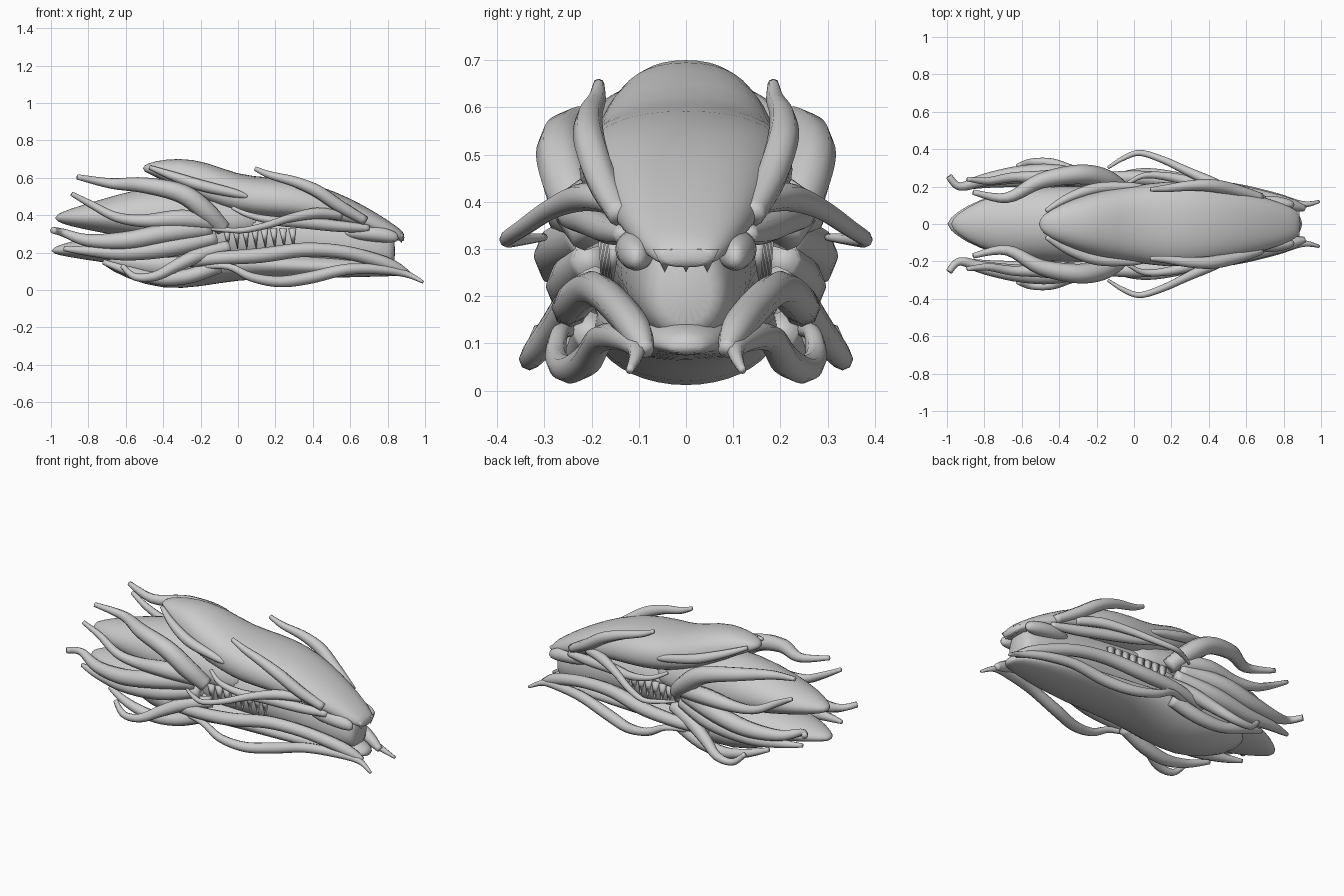
import bpy, bmesh, math
from mathutils import Vector


def finish(name, bm, subdiv=0, mirror=False):
    bmesh.ops.recalc_face_normals(bm, faces=bm.faces)
    me = bpy.data.meshes.new(name)
    bm.to_mesh(me)
    bm.free()
    for p in me.polygons:
        p.use_smooth = True
    ob = bpy.data.objects.new(name, me)
    bpy.context.collection.objects.link(ob)
    if mirror:
        m = ob.modifiers.new("mirror", 'MIRROR')
        m.use_axis = (False, True, False)
        m.use_mirror_merge = False
    if subdiv:
        s = ob.modifiers.new("smooth", 'SUBSURF')
        s.levels = s.render_levels = subdiv
    return ob


def loft(name, stations, n=20, power=1.0, yoff=0, mirror=False):
    """stations: x, half width, z bottom, z of widest point, z top"""
    bm = bmesh.new()
    rings = []
    for x, w, zb, zm, zt in stations:
        ring = []
        for i in range(n):
            a = 2 * math.pi * i / n
            c, s = math.cos(a), math.sin(a)
            y = w * math.copysign(abs(c) ** power, c)
            z = zm + (zt - zm if s > 0 else zm - zb) * math.copysign(abs(s) ** power, s)
            ring.append(bm.verts.new((x, y + yoff, z)))
        rings.append(ring)
    for a, b in zip(rings, rings[1:]):
        for i in range(n):
            j = (i + 1) % n
            bm.faces.new((a[i], a[j], b[j], b[i]))
    bm.faces.new(rings[0])
    bm.faces.new(rings[-1])
    return finish(name, bm, 1, mirror)


def catmull(p, t):
    i = min(int(t), len(p) - 2)
    f = t - i
    a, b, c, d = p[max(i - 1, 0)], p[i], p[i + 1], p[min(i + 2, len(p) - 1)]
    return 0.5 * (2 * b + (c - a) * f + (2 * a - 5 * b + 4 * c - d) * f * f
                  + (3 * b - a - 3 * c + d) * f ** 3)


def tendril(name, pts, n=8, per=5):
    """pts: x, y, z, radius; swept as a tapering tube and mirrored"""
    p = [Vector(q) for q in pts]
    total = (len(p) - 1) * per
    path = [catmull(p, k / per) for k in range(total + 1)]
    bm = bmesh.new()
    rings = []
    for k, q in enumerate(path):
        tan = (path[min(k + 1, total)] - path[max(k - 1, 0)]).to_3d().normalized()
        side = tan.cross(Vector((0, 0, 1))).normalized()
        up = side.cross(tan)
        r = max(q[3], 0.006)
        rings.append([bm.verts.new(q.to_3d() + r * (math.cos(a) * side + math.sin(a) * up))
                      for a in (2 * math.pi * i / n for i in range(n))])
    for a, b in zip(rings, rings[1:]):
        for i in range(n):
            j = (i + 1) % n
            bm.faces.new((a[i], a[j], b[j], b[i]))
    bm.faces.new(rings[0])
    bm.faces.new(rings[-1])
    return finish(name, bm, 0, True)


# Skull roof, from raised crest to snout
loft("skull", [
    (-.51, .025, .635, .65, .665), (-.45, .08, .61, .64, .69), (-.32, .14, .54, .58, .708),
    (-.17, .19, .46, .52, .69), (0, .205, .39, .49, .615), (.17, .235, .37, .47, .605),
    (.35, .225, .37, .46, .585), (.52, .19, .35, .42, .53), (.68, .15, .32, .37, .45),
    (.80, .11, .28, .32, .375), (.87, .075, .26, .29, .325), (.89, .05, .26, .28, .30)], power=.85)

# Inner mouth and throat
loft("mouth_core", [
    (-.35, .18, .1, .3, .5), (-.1, .17, .12, .3, .48), (.2, .155, .13, .28, .45),
    (.5, .14, .12, .25, .42), (.7, .12, .1, .22, .38), (.82, .09, .1, .2, .32),
    (.84, .06, .13, .2, .29)])

# Lower jaw
loft("lower_jaw", [
    (-.74, .09, .14, .17, .2), (-.6, .16, .06, .15, .22), (-.4, .20, .0, .13, .24),
    (-.2, .20, .015, .14, .25), (0, .19, .055, .14, .22), (.25, .18, .06, .13, .2),
    (.5, .16, .065, .12, .19), (.7, .12, .07, .11, .17), (.86, .07, .075, .1, .14),
    (.9, .03, .075, .09, .11)])

# Backswept neck lobes
loft("upper_neck", [
    (-.98, .02, .37, .385, .4), (-.9, .09, .34, .39, .435), (-.75, .16, .31, .39, .48),
    (-.55, .20, .27, .39, .54), (-.3, .21, .25, .38, .58), (0, .19, .25, .36, .52),
    (.15, .14, .28, .36, .46)])
loft("lower_neck", [
    (-1.0, .02, .195, .21, .225), (-.9, .10, .175, .215, .26), (-.75, .16, .15, .22, .29),
    (-.5, .21, .12, .22, .34), (-.2, .20, .12, .22, .32), (0, .15, .15, .22, .28)])

# Cheek and nostril bulges
loft("cheek", [
    (.56, .015, .29, .31, .33), (.64, .045, .265, .305, .345), (.74, .05, .255, .3, .345),
    (.82, .035, .25, .285, .325), (.86, .012, .26, .28, .3)], n=12, yoff=.105, mirror=True)

# Mane tendrils swept to the back
tendril("mane_top", [(-.86, .17, .605, .014), (-.68, .14, .57, .028), (-.5, .23, .56, .042),
                     (-.3, .265, .515, .052), (-.17, .245, .42, .055), (-.08, .2, .33, .045)])
tendril("mane_middle", [(-.89, .24, .515, .012), (-.78, .23, .455, .02), (-.65, .25, .39, .026),
                        (-.5, .25, .37, .035), (-.3, .25, .38, .05), (-.12, .21, .36, .045)])
tendril("mane_low", [(-.99, .255, .32, .018), (-.93, .2, .305, .022), (-.8, .235, .265, .034),
                     (-.6, .265, .265, .048), (-.4, .265, .3, .052), (-.15, .2, .33, .05)])
tendril("mane_bottom", [(-.93, .19, .22, .012), (-.8, .22, .21, .028), (-.6, .24, .2, .042),
                        (-.35, .245, .23, .05), (-.12, .2, .28, .04)])
tendril("throat_tendril", [(-.62, .31, .13, .014), (-.55, .33, .07, .02), (-.44, .325, .075, .026),
                           (-.33, .28, .13, .034), (-.2, .235, .19, .04), (-.05, .19, .23, .035)])
tendril("throat_hook", [(-.72, .22, .15, .014), (-.58, .245, .1, .026), (-.42, .235, .06, .034),
                        (-.26, .22, .075, .04), (-.1, .2, .13, .04)])

# Jaw rims and chin whiskers
tendril("jaw_rim", [(-.3, .21, .15, .03), (-.1, .245, .17, .036), (.12, .24, .185, .04),
                    (.35, .205, .215, .038), (.55, .175, .205, .036), (.72, .135, .165, .036),
                    (.83, .105, .125, .034), (.91, .085, .085, .018)])
tendril("chin_whisker", [(-.2, .22, .125, .012), (-.05, .265, .125, .018), (.07, .275, .07, .024),
                         (.22, .25, .045, .03), (.38, .21, .065, .033), (.58, .18, .11, .03),
                         (.76, .14, .11, .026), (.9, .105, .085, .018), (.99, .12, .042, .008)])

# Brow horns, eye ridges and cheek whiskers
tendril("brow_horn", [(.09, .185, .65, .012), (.17, .19, .615, .02), (.3, .205, .58, .028),
                      (.42, .205, .53, .034), (.54, .18, .45, .034), (.68, .14, .37, .025)])
tendril("eye_ridge", [(-.03, .22, .44, .01), (.06, .26, .4, .016), (.2, .25, .37, .024),
                      (.36, .21, .36, .032), (.55, .165, .34, .03), (.7, .13, .33, .02)])
tendril("cheek_whisker", [(-.14, .3, .325, .008), (-.06, .35, .32, .013), (.03, .38, .32, .016),
                          (.15, .345, .345, .019), (.28, .285, .385, .023), (.42, .22, .41, .03),
                          (.55, .16, .4, .025)])
tendril("crest_ridge", [(-.47, .07, .655, .012), (-.35, .14, .61, .024), (-.2, .19, .56, .03),
                        (-.03, .2, .52, .024), (.05, .2, .5, .012)])

# Teeth: side rows and three fangs under the snout tip
bm = bmesh.new()
for i in range(8):
    x = -.06 + i * .05
    tendril_tip = Vector((x + .008, .178 - .003 * i, .215))
    base = [bm.verts.new((x + dx, .172 - .003 * i + dy, .33))
            for dx, dy in ((-.02, -.015), (.02, -.015), (.02, .015), (-.02, .015))]
    tip = bm.verts.new(tendril_tip)
    bm.faces.new(base)
    for k in range(4):
        bm.faces.new((base[k], base[(k + 1) % 4], tip))
finish("side_teeth", bm, 0, True)

bm = bmesh.new()
for y in (-.045, 0, .045):
    base = [bm.verts.new((.865 + dx, y + dy, .30))
            for dx, dy in ((-.025, -.025), (.02, -.025), (.02, .025), (-.025, .025))]
    tip = bm.verts.new((.875, y, .25))
    bm.faces.new(base)
    for k in range(4):
        bm.faces.new((base[k], base[(k + 1) % 4], tip))
finish("front_fangs", bm)
